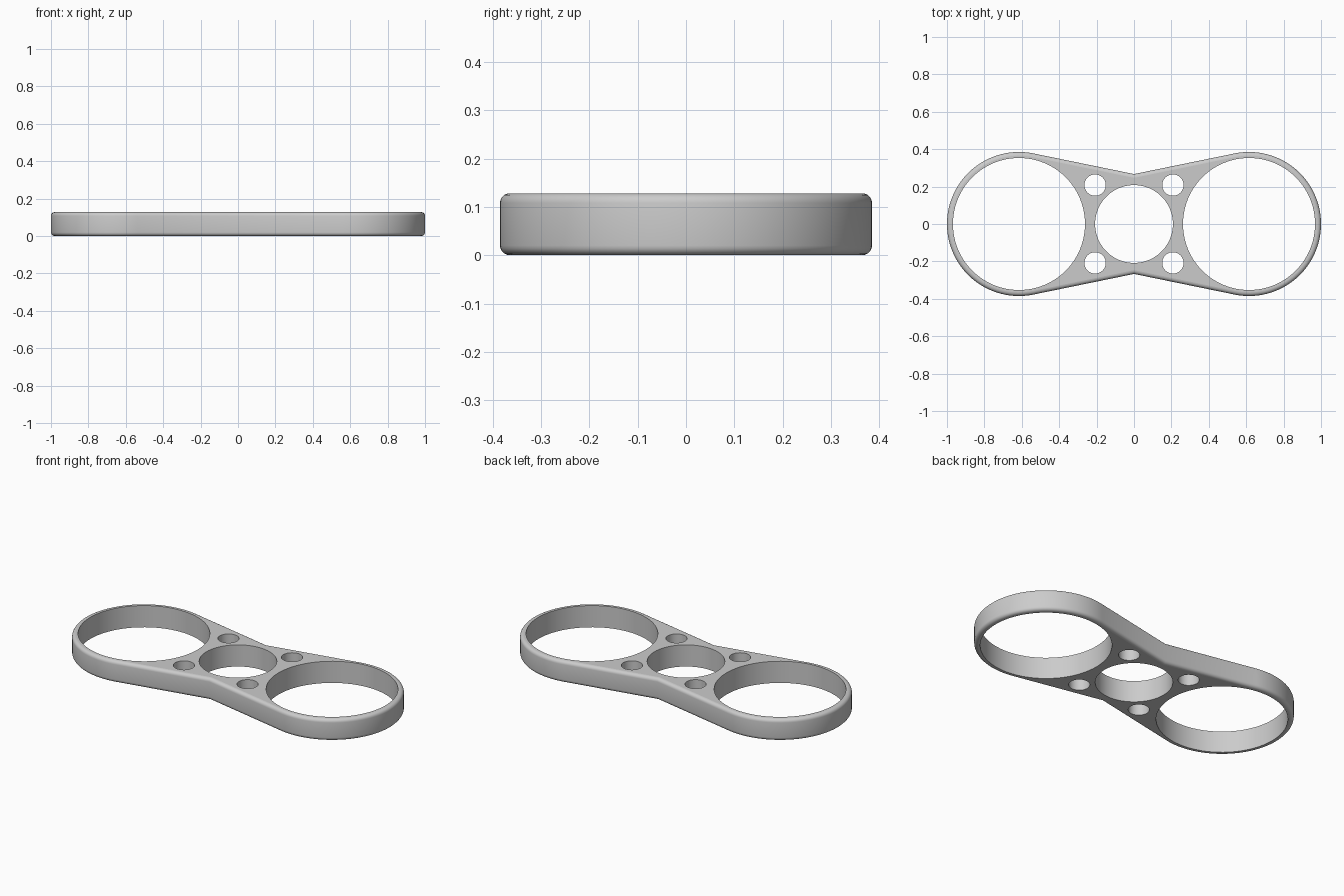
import bpy, bmesh
from math import sin, cos, acos, atan2, hypot, pi

cube = bpy.data.objects.get("Cube")
if cube:
    bpy.data.objects.remove(cube, do_unlink=True)

HEIGHT = 0.128
LOBE_X, LOBE_R = 0.615, 0.385   # rounded ends
WAIST = 0.267                   # half width of the middle
FILLET = 0.02
ARC_STEPS, FILLET_STEPS = 64, 5

# Angle at which the straight sides leave the round ends
tangent = pi - atan2(WAIST, LOBE_X) - acos(LOBE_R / hypot(LOBE_X, WAIST))

grey = bpy.data.materials.new("light grey")
grey.use_nodes = True
grey.diffuse_color = (0.6, 0.6, 0.6, 1)
grey.node_tree.nodes["Principled BSDF"].inputs["Base Color"].default_value = (0.6, 0.6, 0.6, 1)


def outline(inset):
    """Two round ends joined by straight sides meeting at the waist."""
    angles = [tangent * (2 * i / ARC_STEPS - 1) for i in range(ARC_STEPS + 1)]
    r = LOBE_R - inset
    waist = WAIST - inset / sin(tangent)
    right = [(LOBE_X + r * cos(a), r * sin(a)) for a in angles]
    left = [(-x, -y) for x, y in right]
    return right + [(0, waist)] + left + [(0, -waist)]


def circle(x, y, r, n):
    return [(x + r * cos(2 * pi * i / n), y + r * sin(2 * pi * i / n)) for i in range(n)]


def add_wall(bm, levels):
    """Skin a stack of (points, z) loops; return the bottom and top edges."""
    loops = [[bm.verts.new((x, y, z)) for x, y in pts] for pts, z in levels]
    n = len(loops[0])
    for low, high in zip(loops, loops[1:]):
        for i in range(n):
            j = (i + 1) % n
            bm.faces.new((low[i], low[j], high[j], high[i])).smooth = True
    return [[bm.edges.get((ring[i], ring[(i + 1) % n])) for i in range(n)]
            for ring in (loops[0], loops[-1])]


bm = bmesh.new()

# Outer wall with rounded top and bottom edges
lower = []
for i in range(FILLET_STEPS + 1):
    a = pi / 2 * i / FILLET_STEPS
    lower.append((outline(FILLET * (1 - sin(a))), FILLET * (1 - cos(a))))
upper = [(pts, HEIGHT - z) for pts, z in reversed(lower)]
rims = [add_wall(bm, lower + upper)]

# Two large rings, the centre bore and four bolt holes
holes = [(-LOBE_X, 0, 0.353, 96), (LOBE_X, 0, 0.353, 96), (0, 0, 0.208, 72)]
holes += [(sx * 0.208, sy * 0.208, 0.057, 40) for sx in (-1, 1) for sy in (-1, 1)]
for hole in holes:
    pts = circle(*hole)
    rims.append(add_wall(bm, [(pts, 0), (pts, HEIGHT)]))

# Flat bottom and top with the holes left open
for side in (0, 1):
    edges = [e for rim in rims for e in rim[side]]
    result = bmesh.ops.triangle_fill(bm, edges=edges, use_beauty=True, use_dissolve=False)
    for item in result["geom"]:
        if isinstance(item, bmesh.types.BMFace):
            item.smooth = False
bmesh.ops.recalc_face_normals(bm, faces=bm.faces)

mesh = bpy.data.meshes.new("double_ring_plate")
bm.to_mesh(mesh)
bm.free()
mesh.materials.append(grey)
plate = bpy.data.objects.new("double_ring_plate", mesh)
bpy.context.collection.objects.link(plate)
